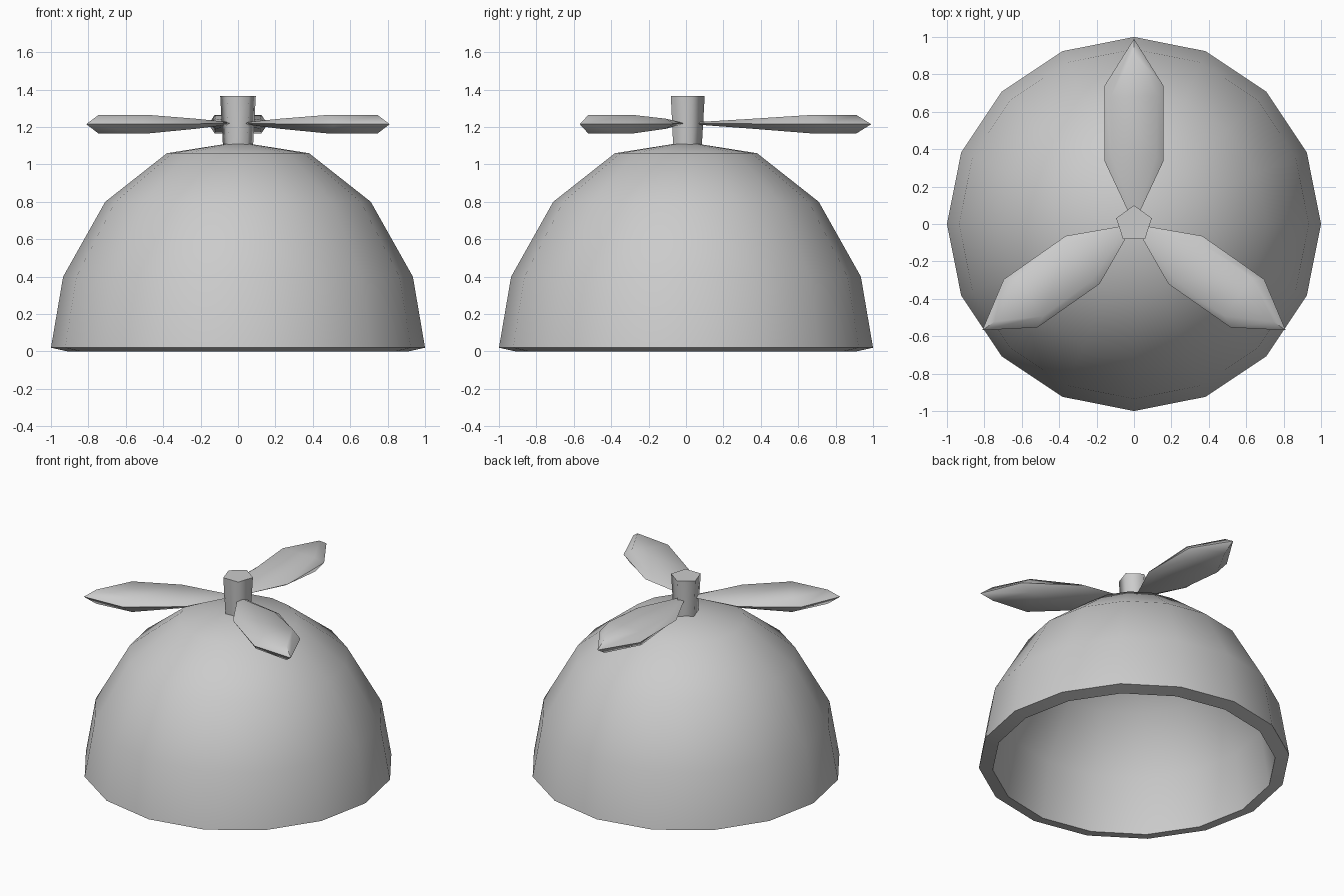
import bpy, bmesh, math
from mathutils import Matrix

if "Cube" in bpy.data.objects:
    bpy.data.objects.remove(bpy.data.objects["Cube"])


def finish(bm, name, angle):
    bmesh.ops.remove_doubles(bm, verts=bm.verts, dist=1e-5)
    bmesh.ops.recalc_face_normals(bm, faces=bm.faces)
    mesh = bpy.data.meshes.new(name)
    bm.to_mesh(mesh)
    bm.free()
    ob = bpy.data.objects.new(name, mesh)
    bpy.context.collection.objects.link(ob)
    bpy.ops.object.select_all(action='DESELECT')
    ob.select_set(True)
    bpy.context.view_layer.objects.active = ob
    bpy.ops.object.shade_smooth_by_angle(angle=math.radians(angle))
    return ob


def lathe(name, profile, sides, angle, start=0.0):
    # spin an (r, z) profile round the z axis
    bm = bmesh.new()
    vs = [bm.verts.new((r, 0, z)) for r, z in profile]
    edges = [bm.edges.new(p) for p in zip(vs, vs[1:])]
    bmesh.ops.rotate(bm, verts=vs, matrix=Matrix.Rotation(start, 3, 'Z'))
    bmesh.ops.spin(bm, geom=vs + edges, cent=(0, 0, 0), axis=(0, 0, 1),
                   angle=2 * math.pi, steps=sides)
    return finish(bm, name, angle)


# hollow cap: outer shell, sloped rim, inner shell
lathe("cap_dome", [(0, 1.12), (0.38, 1.06), (0.71, 0.80), (0.935, 0.40), (1.0, 0.02),
                   (0.91, 0.0), (0.85, 0.385), (0.645, 0.745), (0.345, 0.975), (0, 1.03)],
      16, 50)

# five-sided hub, widening upwards
lathe("hub", [(0, 1.105), (0.085, 1.105), (0.1, 1.365), (0, 1.365)], 5, 80, math.pi / 2)


# propeller blade: six-cornered rim with a raised plate above and below
def blade(name, degrees):
    rim = [(0, 0.0), (0.157, 0.335), (0.157, 0.74), (0, 0.99), (-0.157, 0.74), (-0.157, 0.335)]
    plate = [(0, 0.05), (0.12, 0.36), (0.125, 0.68), (0, 0.91), (-0.125, 0.68), (-0.12, 0.36)]
    lift = [0.006, 0.027, 0.05, 0.05, 0.05, 0.027]
    bm = bmesh.new()
    mid = [bm.verts.new((x, y, 1.22 - 0.005 * min(1, y / 0.7))) for x, y in rim]
    for side in (1, -1):
        vs = [bm.verts.new((x, y, 1.22 - 0.005 * min(1, y / 0.7) + side * h))
              for (x, y), h in zip(plate, lift)]
        for i in range(6):
            j = (i + 1) % 6
            bm.faces.new((mid[i], mid[j], vs[j], vs[i]))
        bm.faces.new((vs[0], vs[1], vs[5]))
        bm.faces.new((vs[1], vs[2], vs[4], vs[5]))
        bm.faces.new((vs[2], vs[3], vs[4]))
    bmesh.ops.rotate(bm, verts=bm.verts, matrix=Matrix.Rotation(math.radians(degrees - 90), 3, 'Z'))
    return finish(bm, name, 60)


for label, degrees in (("back", 90), ("left", 215), ("right", 325)):
    blade("propeller_blade_" + label, degrees)
